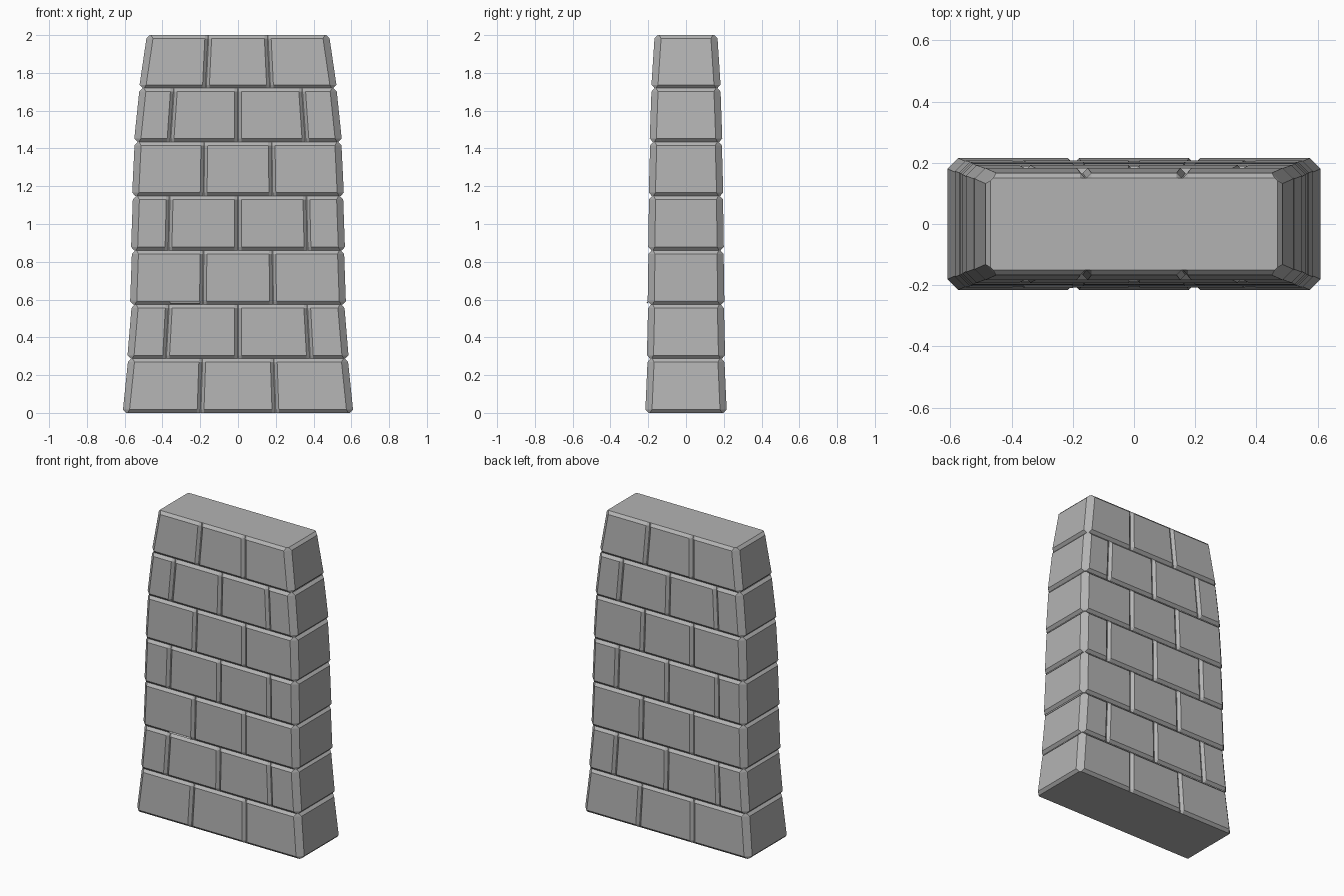
import bpy, bmesh

if "Cube" in bpy.data.objects:
    bpy.data.objects.remove(bpy.data.objects["Cube"])

# half width and half depth at the bottom and top of each course
COURSES = [
    (0.609, 0.215, 0.583, 0.204), (0.585, 0.207, 0.564, 0.201),
    (0.571, 0.203, 0.562, 0.199), (0.566, 0.200, 0.557, 0.196),
    (0.560, 0.197, 0.548, 0.190), (0.549, 0.192, 0.523, 0.183),
    (0.521, 0.183, 0.485, 0.167),
]
LEVELS = [0, 0.287, 0.573, 0.86, 1.148, 1.434, 1.719, 2.0]
BEVEL, GROOVE, HALF_GAP, CHAMFER = 0.018, 0.017, 0.018, 0.035

stone = bpy.data.materials.new("stone")
stone.diffuse_color = (0.45, 0.45, 0.45, 1)
stone.use_nodes = True
stone.node_tree.nodes["Principled BSDF"].inputs["Base Color"].default_value = stone.diffuse_color


def outline(hx, hy, joints, inset):
    """Chamfered plan with joint notches; inset rings lie at groove depth."""
    d = GROOVE if inset else 0
    c = 0.008 if inset else CHAMFER
    x, y = hx - d, hy - d
    half = [(-x, -y + c), (-x + c, -y)]
    for j in joints:
        half += [(j * hx - HALF_GAP, -y), (j * hx - 0.002, -hy + GROOVE),
                 (j * hx + 0.002, -hy + GROOVE), (j * hx + HALF_GAP, -y)]
    half += [(x - c, -y), (x, -y + c)]
    # joints are symmetric, so the back is the front turned half way round
    return half + [(-px, -py) for px, py in half]


def finish(bm, name):
    me = bpy.data.meshes.new(name)
    bm.to_mesh(me)
    bm.free()
    me.materials.append(stone)
    bpy.context.collection.objects.link(bpy.data.objects.new(name, me))


def course(i, hx0, hy0, hx1, hy1):
    joints = (-0.65, 0, 0.65) if i % 2 else (-0.325, 0.325)
    z0, z1 = LEVELS[i], LEVELS[i + 1]
    bm = bmesh.new()
    rings = []
    for hx, hy, z, inset in ((hx0, hy0, z0, True), (hx0, hy0, z0 + BEVEL, False),
                             (hx1, hy1, z1 - BEVEL, False), (hx1, hy1, z1, True)):
        rings.append([bm.verts.new((x, y, z)) for x, y in outline(hx, hy, joints, inset)])
    n = len(rings[0])
    for a, b in zip(rings, rings[1:]):
        for k in range(n):
            m = (k + 1) % n
            bm.faces.new((a[k], a[m], b[m], b[k]))
    # only the outer ends of the wall are closed
    if i == 0:
        bm.faces.new(rings[0][::-1])
    if i == len(COURSES) - 1:
        bm.faces.new(rings[-1])
    bmesh.ops.remove_doubles(bm, verts=bm.verts, dist=1e-5)
    finish(bm, f"brick_course_{i + 1}")


for i, dims in enumerate(COURSES):
    course(i, *dims)

# thin lip under one front brick
bm = bmesh.new()
lip = [(-0.2, 0.578), (-0.209, 0.583), (-0.2, 0.594)]
ends = [[bm.verts.new((x, y, z)) for y, z in lip] for x in (-0.36, -0.2)]
for k in range(3):
    m = (k + 1) % 3
    bm.faces.new((ends[0][k], ends[0][m], ends[1][m], ends[1][k]))
bm.faces.new(ends[0])
bm.faces.new(ends[1][::-1])
bmesh.ops.recalc_face_normals(bm, faces=bm.faces)
finish(bm, "brick_lip")
